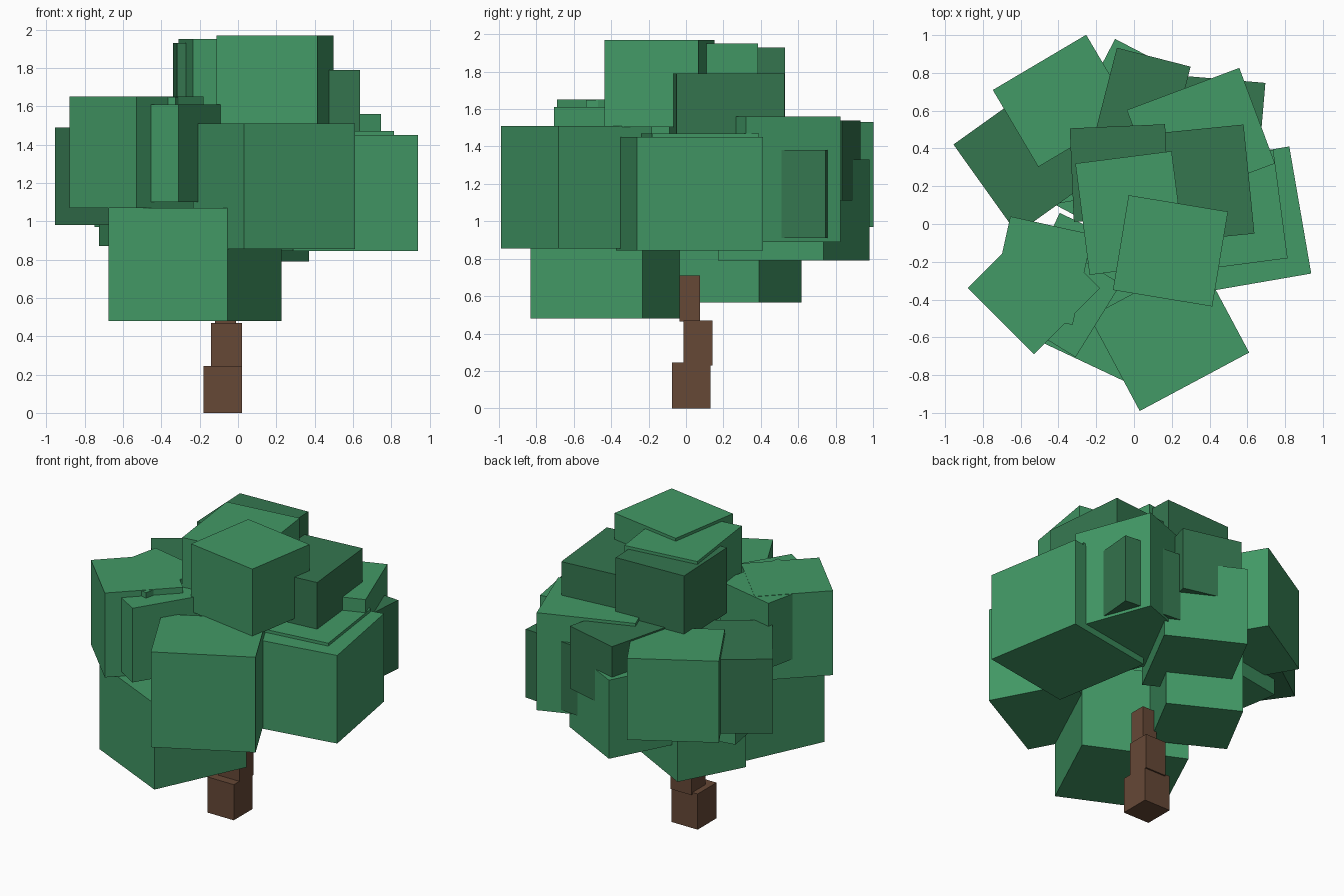
import bpy
from math import radians


def material(name, rgb):
    m = bpy.data.materials.new(name)
    m.diffuse_color = (*rgb, 1)
    return m


BARK = material("bark", (0.133, 0.065, 0.037))
LIGHT = material("leaf_light", (0.055, 0.32, 0.133))
DARK = material("leaf_dark", (0.035, 0.18, 0.078))


def block(name, x, y, yaw, w, d, z0, z1, mat):
    """Box centred on x, y, turned about z, spanning z0 to z1."""
    bpy.ops.mesh.primitive_cube_add(size=1, location=(x, y, (z0 + z1) / 2),
                                    rotation=(0, 0, radians(yaw)))
    ob = bpy.context.object
    ob.name = name
    ob.scale = (w, d, z1 - z0)
    ob.data.materials.append(mat)


# Trunk: three stacked, staggered blocks
block("trunk_lower", -0.08, 0.028, 0, 0.20, 0.205, 0, 0.245, BARK)
block("trunk_middle", -0.06, 0.063, 0, 0.16, 0.155, 0.23, 0.47, BARK)
block("trunk_upper", -0.065, 0.02, 0, 0.11, 0.11, 0.465, 0.71, BARK)

# Crown: x, y, yaw, width, depth, bottom, top
light_leaves = [
    # top
    (0.193, -0.142, -9.4, 0.533, 0.509, 1.505, 1.97),
    (-0.018, 0.058, 7.3, 0.514, 0.595, 1.46, 1.95),
    # front left
    (-0.53, -0.34, 45, 0.495, 0.495, 1.07, 1.65),
    (-0.49, -0.247, -12.5, 0.446, 0.49, 1.20, 1.648),
    (-0.381, -0.393, -31.7, 0.45, 0.456, 1.10, 1.61),
    # front and low front
    (0.187, -0.586, 28.1, 0.657, 0.565, 0.855, 1.51),
    (-0.224, -0.386, -25.2, 0.685, 0.66, 0.48, 1.07),
    # right
    (0.555, 0.018, 9.8, 0.66, 0.683, 0.845, 1.45),
    (0.488, 0.067, 7.5, 0.58, 0.577, 0.92, 1.47),
    # back
    (0.354, 0.462, 20.5, 0.636, 0.54, 0.89, 1.56),
    (-0.012, 0.575, -27.5, 0.53, 0.637, 0.79, 1.33),
    (-0.38, 0.652, 30.6, 0.574, 0.473, 0.97, 1.53),
    # low back left
    (-0.264, 0.292, -27.9, 0.49, 0.48, 0.565, 1.05),
    (-0.47, 0.32, 10, 0.44, 0.44, 0.87, 1.32),
]
dark_leaves = [
    (-0.077, 0.27, 2.5, 0.505, 0.495, 1.48, 1.93),
    (0.36, 0.213, 5.7, 0.50, 0.58, 1.32, 1.79),
    (0.05, 0.67, -14.4, 0.403, 0.44, 1.11, 1.54),
    (0.454, 0.562, -4.9, 0.45, 0.41, 0.91, 1.38),
    (-0.568, 0.342, 35.5, 0.54, 0.579, 0.98, 1.49),
]
for label, leaves, mat in (("light", light_leaves, LIGHT),
                           ("dark", dark_leaves, DARK)):
    for i, leaf in enumerate(leaves, 1):
        block(f"leaf_{label}_{i}", *leaf, mat)
